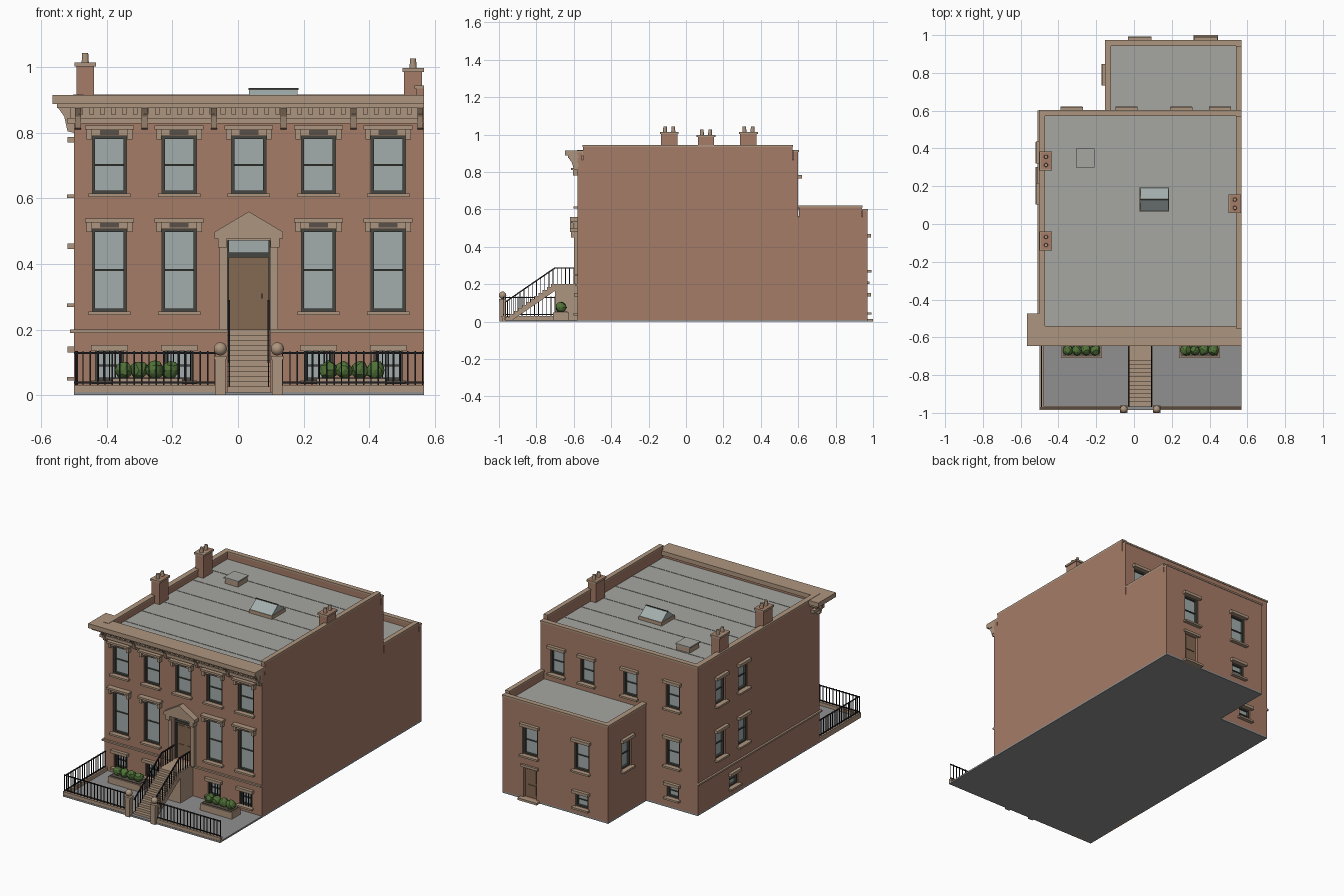
import bpy, bmesh, math, random
from mathutils import Matrix, Vector

if "Cube" in bpy.data.objects:
    bpy.data.objects.remove(bpy.data.objects["Cube"])
random.seed(4)
COL = dict(brick=(.38, .2, .135), stone=(.42, .3, .21), roof=(.38, .38, .36), glass=(.36, .42, .41),
           frame=(.06, .06, .05), iron=(.015, .015, .018), wood=(.23, .14, .085), slab=(.28, .28, .28),
           leaf=(.08, .17, .04), dark=(.1, .08, .065))
MAT = {}
for k, c in COL.items():
    MAT[k] = bpy.data.materials.new(k)
    MAT[k].diffuse_color = (*c, 1)
PARTS = {}

def bm_of(name, mat):
    return PARTS.setdefault(name, (bmesh.new(), mat))[0]

def box(name, mat, x0, x1, y0, y1, z0, z1):
    m = Matrix.Translation(((x0+x1)/2, (y0+y1)/2, (z0+z1)/2)) @ Matrix.Diagonal((abs(x1-x0), abs(y1-y0), abs(z1-z0), 1))
    bmesh.ops.create_cube(bm_of(name, mat), size=1, matrix=m)

def prism(name, mat, pts, a0, a1, axis='x'):
    """Extrude a profile: (y,z) points along x, or (x,z) points along y."""
    bm = bm_of(name, mat)
    P = (lambda p, a: (a, p[0], p[1])) if axis == 'x' else (lambda p, a: (p[0], a, p[1]))
    f = bm.faces.new([bm.verts.new(P(p, a0)) for p in pts])
    r = bmesh.ops.extrude_face_region(bm, geom=[f])
    vec = Vector((a1-a0, 0, 0)) if axis == 'x' else Vector((0, a1-a0, 0))
    bmesh.ops.translate(bm, verts=[v for v in r['geom'] if isinstance(v, bmesh.types.BMVert)], vec=vec)

# wall frames: u runs along the wall, d points outward
XL, XR, YF, YB, WX, WY = -.5, .568, -.58, .6, -.15, .97
WALL = {'F': ('y', YF, -1), 'B': ('y', YB, 1), 'W': ('y', WY, 1), 'L': ('x', XL, -1), 'V': ('x', WX, -1)}

def wbox(wall, name, mat, u0, u1, d0, d1, z0, z1):
    ax, o, s = WALL[wall]
    a, b = sorted((o+s*d0, o+s*d1))
    if ax == 'y':
        box(name, mat, u0, u1, a, b, z0, z1)
    else:
        box(name, mat, a, b, u0, u1, z0, z1)

def cut(wall, u0, u1, z0, z1, depth=.03):
    wbox(wall, 'wing_cutter' if wall in 'WV' else 'main_cutter', 'dark', u0, u1, -depth, .05, z0, z1)

def window(wall, u, z0, z1, w=.1, hood=False, bars=False):
    h = w/2
    cut(wall, u-h, u+h, z0, z1)
    wbox(wall, 'window_glass', 'glass', u-h, u+h, -.031, -.022, z0, z1)
    f, t = 'window_frames', .009
    for a in (u-h, u+h-t):
        wbox(wall, f, 'frame', a, a+t, -.03, -.008, z0, z1)
    for a, d in ((z0, -.008), (z1-t, -.008), ((z0+z1)/2-.003, -.016)):
        wbox(wall, f, 'frame', u-h, u+h, -.03, d, a, a+(t if d == -.008 else .006))
    wbox(wall, 'window_sills', 'stone', u-h-.012, u+h+.012, -.01, .022, z0-.011, z0)
    if hood:
        L = 'hooded_lintels'
        wbox(wall, L, 'stone', u-h-.012, u+h+.012, -.005, .014, z1, z1+.022)
        wbox(wall, L, 'stone', u-h-.022, u+h+.022, -.005, .034, z1+.02, z1+.032)
        for s in (-1, 1):
            wbox(wall, L, 'stone', u+s*(h+.009)-.008, u+s*(h+.009)+.008, -.005, .024, z1-.01, z1+.021)
        wbox(wall, 'lintel_panels', 'dark', u-.029, u+.029, 0, .017, z1+.004, z1+.018)
    else:
        wbox(wall, 'plain_lintels', 'stone', u-h-.013, u+h+.013, -.005, .02, z1, z1+.018)
    if bars:
        for i in range(5):
            a = u-h+w*(i+.5)/5
            wbox(wall, 'window_bars', 'iron', a-.002, a+.002, -.006, -.002, z0, z1)

# front windows on the five bays
DX = .033
BAYS = [DX+.2125*i for i in (-2, -1, 0, 1, 2)]
for i, u in enumerate(BAYS):
    window('F', u, .615, .79, .105, True)
    if i != 2:
        window('F', u, .255, .507, .105, True)
        window('F', u, .045, .135, .086, bars=True)
# rear, side and wing windows
for u in (-.33, -.04, .25, .455):
    window('B', u, .612, .765, .092)
window('B', -.33, .26, .425, .092)
window('B', -.33, .065, .14, .08)
for u in (.378, .16):
    window('L', u, .612, .77, .09)
    window('L', u, .28, .445, .09)
window('L', .25, .055, .13, .08)
window('V', .79, .275, .45, .09)
for u in (.03, .38):
    window('W', u, .275, .45, .1)
window('W', .03, .05, .135, .085)

# front door with transom, surround and pediment
cut('F', DX-.065, DX+.065, .2, .475, .04)
wbox('F', 'front_door', 'wood', DX-.063, DX+.063, -.041, -.03, .2, .42)
for s in (-1, 1):
    for a, b in ((.22, .29), (.305, .405)):
        wbox('F', 'front_door', 'wood', DX+s*.03-.02, DX+s*.03+.02, -.032, -.026, a, b)
    wbox('F', 'door_frame', 'frame', DX+s*.063-.003, DX+s*.063+.003, -.04, -.015, .2, .475)
    wbox('F', 'door_surround', 'stone', DX+s*.077-.012, DX+s*.077+.012, -.005, .02, .2, .475)
    wbox('F', 'door_surround', 'stone', DX+s*.08-.014, DX+s*.08+.014, -.005, .036, .45, .478)
wbox('F', 'door_frame', 'frame', DX-.063, DX+.063, -.04, -.018, .42, .435)
wbox('F', 'door_handle', 'iron', DX+.038, DX+.042, -.03, -.02, .295, .31)
wbox('F', 'transom_glass', 'glass', DX-.063, DX+.063, -.041, -.028, .435, .475)
wbox('F', 'door_surround', 'stone', DX-.09, DX+.09, -.005, .022, .472, .485)
prism('door_pediment', 'stone', [(DX-.104, .478), (DX+.104, .478), (DX+.104, .498), (DX, .56), (DX-.104, .498)], YF, YF-.04, 'y')
# back door with step
cut('W', .335, .425, .012, .2)
wbox('W', 'back_door', 'wood', .335, .425, -.031, -.018, .012, .2)
for a, b in ((.03, .09), (.105, .185)):
    wbox('W', 'back_door', 'wood', .35, .41, -.02, -.013, a, b)
wbox('W', 'plain_lintels', 'stone', .322, .438, -.005, .012, .2, .215)
wbox('W', 'back_step', 'stone', .315, .445, 0, .03, 0, .013)

# ground slab, house blocks and roof decks
box('ground_slab', 'slab', XL, XR, -.985, YB, 0, .01)
box('ground_slab', 'slab', WX, XR, YB, WY, 0, .01)
DECK, WDECK = .865, .56
box('main_walls', 'brick', XL, XR, YF, YB, .01, DECK)
box('wing_walls', 'brick', WX, XR, YB, WY, .01, WDECK)
box('main_roof', 'roof', XL+.02, XR-.02, YF+.02, YB-.02, DECK-.005, DECK+.004)
box('wing_roof', 'roof', WX+.02, XR-.02, YB, WY-.02, WDECK-.005, WDECK+.004)
for i in range(6):
    y = -.42+.165*i
    box('roof_seams', 'roof', XL+.025, XR-.025, y-.002, y+.002, DECK, DECK+.006)

def parapet(x0, x1, y0, y1, z0, z1, cap='stone'):
    box('parapets', 'brick', x0, x1, y0, y1, z0, z1-.01)
    box('parapet_caps' if cap == 'stone' else 'party_caps', cap, max(x0-.004, -.506), min(x1+.004, XR), y0-.003, y1+.003, z1-.01, z1)
T = .025
parapet(XL, XL+T, YF, YB, DECK, .917)
parapet(XL, XR, YB-T, YB, DECK, .917)
parapet(XL, XR, YF, YF+T, DECK, .913)
parapet(XR-T, XR, -.55, YB-T-.005, DECK, .945)
parapet(WX, WX+T, YB+.004, WY, WDECK, .603)
parapet(WX, XR, WY-T, WY, WDECK, .603)
parapet(XR-T, XR, YB+.004, WY-T-.005, WDECK, .62)

# water table, frieze and bracketed cornice with short left return
for z0, z1, d, yr in ((.19, .2, .012, YB), (.828, .846, .02, -.5), (.876, .892, .052, -.482), (.888, .915, .066, -.475)):
    n = 'water_table' if z0 < .3 else 'cornice'
    box(n, 'stone', XL-d, XR, YF-d, YF+(.04 if z0 > .88 else .005), z0, z1)
    box(n, 'stone', XL-d, XL+.005, YF-d, yr, z0, z1)
box('cornice', 'stone', XL-.012, XR, YF-.012, YF, .846, .878)
for i in range(32):
    u = XL+.02+i*.0334
    wbox('F', 'dentils', 'stone', u-.007, u+.007, 0, .035, .856, .878)
for u in (-.56, -.52):
    wbox('L', 'dentils', 'stone', u-.007, u+.007, 0, .035, .856, .878)
for u in [XL+.012]+[(a+b)/2 for a, b in zip(BAYS, BAYS[1:])]+[XR-.012]:
    prism('cornice_brackets', 'stone', [(YF, .81), (YF-.02, .815), (YF-.03, .85), (YF-.05, .878), (YF, .878)], u-.009, u+.009)
prism('cornice_brackets', 'stone', [(XL, .8), (XL-.02, .805), (XL-.03, .85), (XL-.05, .878), (XL, .878)], -.57, -.552, 'y')

# chimneys with paired pots
for cx, cy, top in ((-.466, .334, 1.015), (-.466, -.09, 1.015), (.534, .107, .998)):
    box('chimneys', 'brick', cx-.027, cx+.027, cy-.044, cy+.044, DECK, top)
    box('chimney_caps', 'stone', cx-.033, cx+.033, cy-.05, cy+.05, top-.012, top)
    for s in (-.022, .022):
        bmesh.ops.create_cone(bm_of('chimney_pots', 'stone'), cap_ends=True, segments=12, radius1=.011, radius2=.009,
                              depth=.03, matrix=Matrix.Translation((cx, cy+s, top+.014)))

# skylight and roof hatch
box('skylight_curb', 'stone', .03, .186, .065, .193, DECK, .89)
prism('skylight_glass', 'glass', [(.068, .89), (.19, .89), (.129, .935)], .034, .182)
box('skylight_ridge', 'frame', .032, .184, .126, .132, .93, .937)
box('roof_hatch', 'stone', -.302, -.213, .305, .395, DECK, .9)
box('roof_hatch_lid', 'roof', -.307, -.208, .3, .4, .9, .908)

# stoop: landing and open-bottomed stair
S0, S1, N, Y0, Y1 = DX-.066, DX+.066, 12, -.965, -.7
box('stoop_landing', 'stone', S0, S1, Y1, YF+.035, .01, .2)
steps = [(Y0, .01)]
for i in range(N):
    z, y = .01+.19*(i+1)/N, Y0+(Y1-Y0)*i/N
    steps += [(y, z), (y+(Y1-Y0)/N, z)]
prism('stoop_steps', 'stone', steps+[(Y1, .165), (Y0+.04, .01)], S0, S1)

# stair railings and newel posts with balls
for s in (-1, 1):
    x = DX+s*.06
    prism('stair_railings', 'iron', [(-.97, .098), (Y1, .283), (YF, .283), (YF, .29), (Y1-.003, .29), (-.97, .106)], x-.003, x+.003)
    for i in range(N+5):
        y = Y0+.011+i*.0221
        b = .2 if y > Y1 else .01+.19*(int((y-Y0)/(Y1-Y0)*N)+1)/N
        t = .285 if y > Y1 else .1+(y+.97)*.685
        box('stair_railings', 'iron', x-.002, x+.002, y-.002, y+.002, b, t)
    x = DX+s*.087
    box('newel_posts', 'stone', x-.016, x+.016, -.998, -.966, 0, .11)
    box('newel_posts', 'stone', x-.019, x+.019, -1, -.962, .108, .12)
    bmesh.ops.create_uvsphere(bm_of('newel_balls', 'stone'), u_segments=16, v_segments=10, radius=.02,
                              matrix=Matrix.Translation((x, -.981, .141)))

# front yard kerbs and iron fence
def fence(x0, x1, y0, y1):
    box('yard_kerb', 'stone', x0-.002, x1+.002, y0-.008, y1+.008, 0, .024)
    box('yard_kerb', 'stone', x0-.002, x1+.002, y0-.011, y1+.011, .022, .031)
    xm0, xm1 = (x0, x1) if x1-x0 > .1 else ((x0+x1)/2-.003,)*1+((x0+x1)/2+.003,)
    for z in (.036, .126):
        box('iron_fence', 'iron', xm0, xm1, y0-.003, y1+.003, z, z+.005)
    L = max(x1-x0, y1-y0)
    n = round(L/.0225)
    for i in range(n+1):
        t = i/n
        px = x0+.003+(x1-x0-.006)*t if x1-x0 > .1 else (x0+x1)/2
        py = y0+(y1-y0)*t
        box('iron_fence', 'iron', px-.002, px+.002, py-.002, py+.002, .03, .134)
fence(-.498, DX-.1, -.975, -.975)
fence(DX+.1, XR-.002, -.975, -.975)
fence(-.498, -.482, -.965, YF-.01)

# planters with shrubs
for c in (-.278, .347):
    box('planters', 'stone', c-.108, c+.108, -.71, -.625, .01, .05)
    box('planter_soil', 'dark', c-.1, c+.1, -.702, -.633, .048, .054)
    for i in range(4):
        r = random.uniform(.026, .03)
        g = bmesh.ops.create_icosphere(bm_of('shrubs', 'leaf'), subdivisions=2, radius=r)
        off = Vector((c-.072+.048*i, -.668, .076))
        for v in g['verts']:
            v.co = v.co*random.uniform(.88, 1.1)+off

# turn the collected parts into objects
OBJ = {}
for name, (bm, mat) in PARTS.items():
    bmesh.ops.recalc_face_normals(bm, faces=bm.faces)
    for f in bm.faces:
        f.smooth = name in ('newel_balls',)
    me = bpy.data.meshes.new(name)
    bm.to_mesh(me)
    bm.free()
    me.materials.append(MAT[mat])
    OBJ[name] = bpy.data.objects.new(name, me)
    bpy.context.collection.objects.link(OBJ[name])
# cut the openings
for k in ('main', 'wing'):
    c = OBJ[k+'_cutter']
    c.hide_render = True
    c.hide_viewport = True
    m = OBJ[k+'_walls'].modifiers.new('openings', 'BOOLEAN')
    m.operation, m.solver, m.object = 'DIFFERENCE', 'EXACT', c

for m in bpy.data.materials:
    if m.users and not m.is_grease_pencil:
        m.use_nodes = True
        m.node_tree.nodes["Principled BSDF"].inputs["Base Color"].default_value = m.diffuse_color
